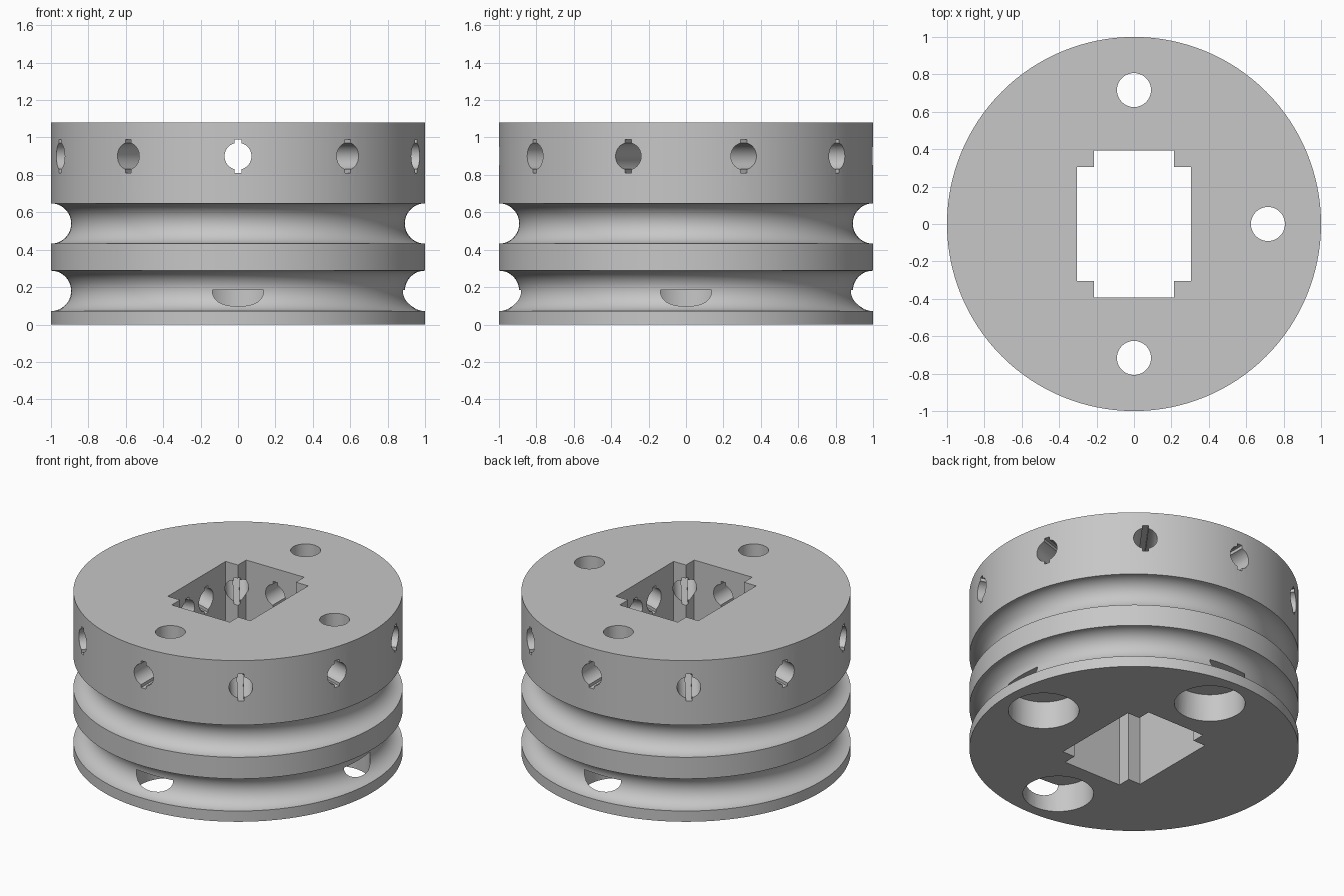
import bpy, bmesh, math
from mathutils import Matrix, Vector

cube = bpy.data.objects.get("Cube")
if cube:
    bpy.data.objects.remove(cube, do_unlink=True)

HEIGHT = 1.08
GROOVE_R = 0.108
GROOVES = (0.18, 0.54)
BOLT_R = 0.716
HOLE_Z = 0.9
RADIAL_HOLES = 10

grey = bpy.data.materials.new("plain grey")
grey.use_nodes = True
grey.diffuse_color = (0.57, 0.57, 0.57, 1)
grey.node_tree.nodes["Principled BSDF"].inputs["Base Color"].default_value = grey.diffuse_color


def add_object(name, bm):
    mesh = bpy.data.meshes.new(name)
    bm.to_mesh(mesh)
    bm.free()
    obj = bpy.data.objects.new(name, mesh)
    bpy.context.collection.objects.link(obj)
    obj.data.materials.append(grey)
    return obj


def cut(target, bm):
    """Subtract a temporary solid from the target."""
    cutter = add_object("cutter", bm)
    cutter.hide_render = True
    mod = target.modifiers.new("cut", "BOOLEAN")
    mod.operation = "DIFFERENCE"
    mod.solver = "EXACT"
    mod.object = cutter
    bpy.context.view_layer.objects.active = target
    bpy.ops.object.modifier_apply(modifier=mod.name)
    bpy.data.objects.remove(cutter, do_unlink=True)


def box(size, matrix):
    bm = bmesh.new()
    bmesh.ops.create_cube(bm, size=1, matrix=matrix @ Matrix.Diagonal((*size, 1)))
    return bm


def cylinder(radius, length, matrix):
    bm = bmesh.new()
    bmesh.ops.create_cone(bm, cap_ends=True, segments=48, radius1=radius,
                          radius2=radius, depth=length, matrix=matrix)
    return bm


# Turned body with two half-round rope grooves
profile = [(0, 0), (1, 0)]
for z in GROOVES:
    for i in range(25):
        a = math.pi * i / 24
        profile.append((1 - GROOVE_R * math.sin(a), z - GROOVE_R * math.cos(a)))
profile += [(1, HEIGHT), (0, HEIGHT)]

bm = bmesh.new()
verts = [bm.verts.new((r, 0, z)) for r, z in profile]
edges = [bm.edges.new(pair) for pair in zip(verts, verts[1:])]
bmesh.ops.spin(bm, geom=verts + edges, axis=(0, 0, 1), cent=(0, 0, 0),
               angle=math.tau, steps=128)
bmesh.ops.remove_doubles(bm, verts=bm.verts, dist=0.0001)
bmesh.ops.recalc_face_normals(bm, faces=bm.faces)
body = add_object("grooved_drum", bm)

# Stepped rectangular opening through the middle
middle = Matrix.Translation((0, 0, HEIGHT / 2))
for width, depth in ((0.612, 0.612), (0.43, 0.788)):
    cut(body, box((width, depth, 2), middle))

# Three bolt holes with wide recesses underneath
for angle in (-90, 0, 90):
    a = math.radians(angle)
    spot = Vector((BOLT_R * math.cos(a), BOLT_R * math.sin(a), 0))
    cut(body, cylinder(0.091, 4, Matrix.Translation(spot)))
    cut(body, cylinder(0.215, 0.37, Matrix.Translation(spot)))

# Ring of radial holes, each with a narrow upright slot
for i in range(RADIAL_HOLES // 2):
    turn = Matrix.Rotation(math.tau * i / RADIAL_HOLES, 4, "Z")
    place = Matrix.Translation((0, 0, HOLE_Z)) @ turn
    cut(body, cylinder(0.072, 3, place @ Matrix.Rotation(math.pi / 2, 4, "X")))
    cut(body, box((0.036, 3, 0.18), place))

# Smooth curved walls, crisp edges
bpy.ops.object.select_all(action="DESELECT")
body.select_set(True)
bpy.context.view_layer.objects.active = body
bpy.ops.object.shade_smooth_by_angle(angle=math.radians(30))
